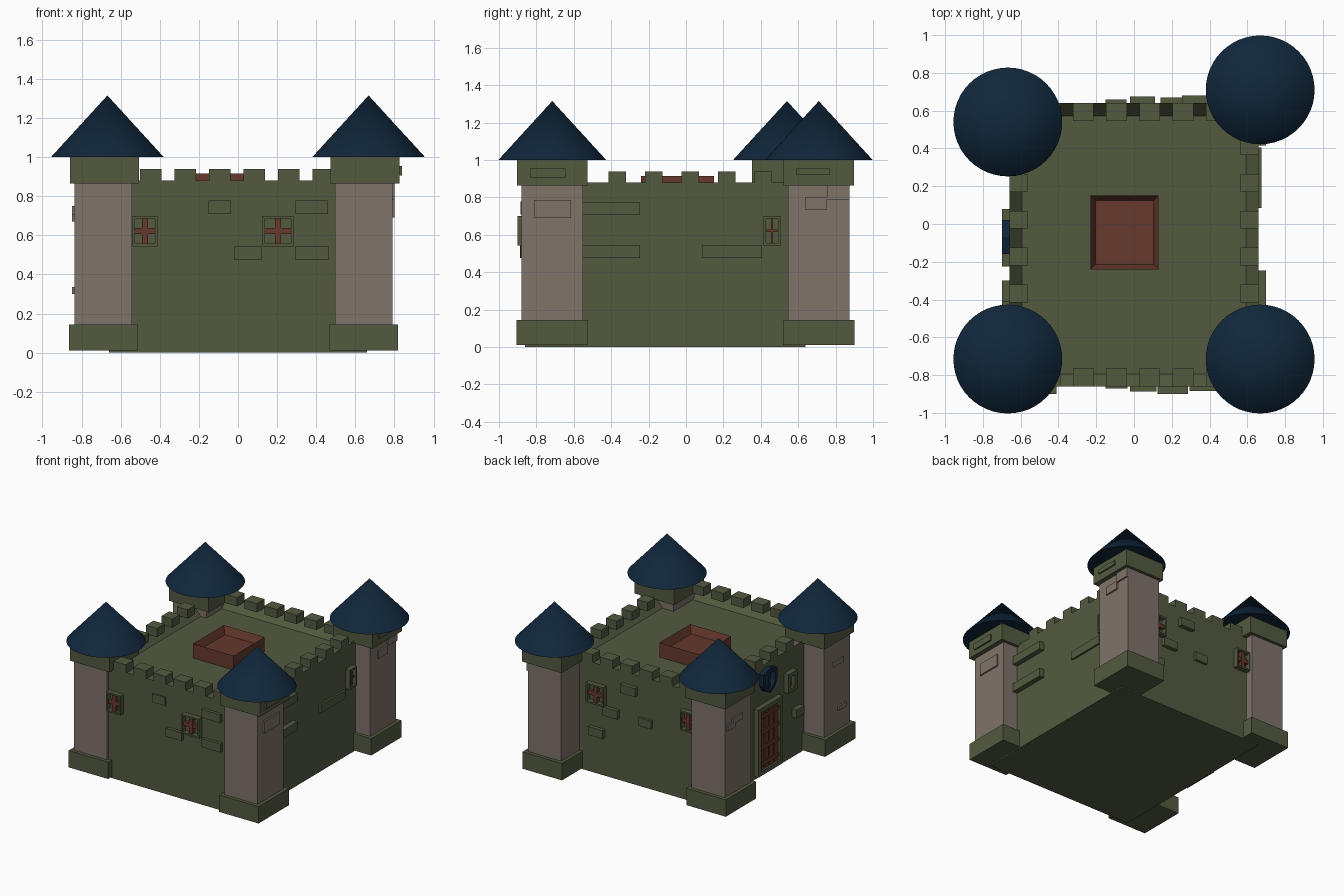
import bpy, bmesh, math

old = bpy.data.objects.get("Cube")
if old:
    bpy.data.objects.remove(old, do_unlink=True)


def material(name, rgb):
    m = bpy.data.materials.new(name)
    m.use_nodes = True
    m.diffuse_color = (*rgb, 1)
    m.node_tree.nodes["Principled BSDF"].inputs["Base Color"].default_value = (*rgb, 1)
    return m


GREEN = material("moss stone", (0.088, 0.102, 0.051))
TAN = material("warm grey stone", (0.21, 0.172, 0.143))
BLUE = material("navy roof", (0.0052, 0.020, 0.044))
RED = material("red brown wood", (0.13, 0.040, 0.026))


def finish(name, bm, mat):
    mesh = bpy.data.meshes.new(name)
    bm.to_mesh(mesh)
    bm.free()
    mesh.materials.append(mat)
    ob = bpy.data.objects.new(name, mesh)
    bpy.context.collection.objects.link(ob)
    return ob


def box(name, xs, ys, zs, mat, rim=0, sink=0):
    """Box from ranges; with a rim, its top is sunk like a tray."""
    bm = bmesh.new()
    bmesh.ops.create_cube(bm, size=1)
    for v in bm.verts:
        for i, (a, b) in enumerate((xs, ys, zs)):
            v.co[i] = max(a, b) if v.co[i] > 0 else min(a, b)
    if rim:
        bm.normal_update()
        top = max(bm.faces, key=lambda f: f.calc_center_median().z)
        bmesh.ops.inset_region(bm, faces=[top], thickness=rim)
        bmesh.ops.translate(bm, verts=top.verts, vec=(0, 0, -sink))
    return finish(name, bm, mat)


WALL = {"front": -0.86, "back": 0.64, "left": 0.66, "right": -0.66}


def on_wall(name, side, us, zs, depth, mat, start=None, skin=0.01):
    """Box standing out from a wall by depth."""
    base = WALL[side] if start is None else start
    s = 1 if base > 0 else -1
    out = (base - s * skin, base + s * depth)
    if side in ("front", "back"):
        return box(name, us, out, zs, mat)
    return box(name, out, us, zs, mat)


def frame(name, side, us, zs, depth, t, mat):
    (a, b), (c, d) = us, zs
    on_wall(name + "_side_a", side, (a, a + t), zs, depth, mat)
    on_wall(name + "_side_b", side, (b - t, b), zs, depth, mat)
    on_wall(name + "_sill", side, (a + t, b - t), (c, c + t), depth, mat)
    on_wall(name + "_lintel", side, (a + t, b - t), (d - t, d), depth, mat)


def window(side, u, half, z, bar):
    name = side + "_window"
    us, zs = (u - half, u + half), (z - 0.078, z + 0.078)
    frame(name, side, us, zs, 0.04, 0.013, GREEN)
    on_wall(name + "_upright", side, (u - bar, u + bar), (zs[0] + 0.01, zs[1] - 0.01), 0.03, RED)
    on_wall(name + "_crossbar", side, (us[0] + 0.01, us[1] - 0.01), (z - bar, z + bar), 0.028, RED)


# Main walls with sunken roof floor, and the roof hatch
box("castle_walls", (-0.66, 0.66), (-0.86, 0.64), (0, 0.88), GREEN, 0.095, 0.08)
box("roof_hatch", (-0.23, 0.13), (-0.24, 0.15), (0.79, 0.915), RED, 0.038, 0.06)
box("hatch_panel", (-0.175, 0.075), (-0.185, 0.095), (0.85, 0.858), RED)

# Battlements
for i in range(6):
    x = -0.5 + i * 0.176
    for side, y in (("front", -0.86), ("back", 0.545)):
        box(side + "_merlon", (x, x + 0.11), (y, y + 0.095), (0.87, 0.94), GREEN)
for i in range(5):
    y = -0.415 + i * 0.195
    for side, x in (("left", 0.565), ("right", -0.66)):
        box(side + "_merlon", (x, x + 0.095), (y, y + 0.095), (0.87, 0.94), GREEN)

# Corner towers: plinth, shaft, cap and cone roof
for name, s, y in (("front_right", -1, -0.715), ("front_left", 1, -0.715),
                   ("back_right", -1, 0.54), ("back_left", 1, 0.71)):
    x = -0.69 if s < 0 else 0.642
    cap_x = -0.682 if s < 0 else 0.65
    for part, cx, hx, hy, zs, mat in (
            ("plinth", x, 0.175, 0.192, (0.01, 0.145), GREEN),
            ("shaft", x, 0.147, 0.164, (0.145, 0.865), TAN),
            ("cap", cap_x, 0.176, 0.188, (0.865, 1.005), GREEN)):
        box(name + "_tower_" + part, (cx - hx, cx + hx), (y - hy, y + hy), zs, mat)
    bpy.ops.mesh.primitive_cone_add(vertices=48, radius1=0.288, depth=0.315,
                                    location=(s * 0.668, y, 1.158))
    roof = bpy.context.object
    roof.name = name + "_tower_roof"
    roof.data.materials.append(BLUE)
    bpy.ops.object.shade_smooth_by_angle(angle=math.radians(30))

# Windows
for spec in (("front", -0.475, 0.064, 0.622, 0.016), ("front", 0.205, 0.08, 0.622, 0.016),
             ("left", 0.46, 0.045, 0.622, 0.006),
             ("back", 0.335, 0.08, 0.645, 0.016), ("back", -0.485, 0.064, 0.645, 0.016)):
    window(*spec)
frame("slit_window", "right", (-0.41, -0.3), (0.555, 0.71), 0.04, 0.03, GREEN)
on_wall("slit_pane", "right", (-0.38, -0.33), (0.585, 0.68), 0.008, TAN)

# Raised stones on the walls
for side, a, b, z, d in (
        ("front", -0.15, -0.035, 0.71, 0.012), ("front", 0.295, 0.46, 0.71, 0.025),
        ("front", -0.02, 0.12, 0.475, 0.027), ("front", 0.295, 0.465, 0.475, 0.025),
        ("left", -0.56, -0.245, 0.705, 0.04), ("left", -0.56, -0.245, 0.475, 0.04),
        ("left", 0.085, 0.405, 0.475, 0.015),
        ("back", -0.15, -0.04, 0.49, 0.02), ("back", -0.02, 0.11, 0.72, 0.035),
        ("back", 0.14, 0.27, 0.495, 0.03), ("back", 0.27, 0.4, 0.305, 0.03),
        ("right", -0.5, -0.4, 0.32, 0.04)):
    on_wall(side + "_stone", side, (a, b), (z, z + 0.067), d, GREEN)

# Raised stones on the towers
for side, a, b, z0, z1, start, mat in (
        ("left", -0.81, -0.615, 0.69, 0.785, 0.789, TAN),
        ("left", 0.635, 0.755, 0.735, 0.8, 0.789, TAN),
        ("left", 0.755, 0.874, 0.79, 0.865, 0.789, TAN),
        ("left", -0.835, -0.645, 0.905, 0.955, 0.826, GREEN),
        ("left", 0.59, 0.77, 0.92, 0.955, 0.826, GREEN),
        ("right", 0.5, 0.62, 0.7, 0.75, -0.837, TAN),
        ("right", 0.58, 0.68, 0.67, 0.71, -0.837, TAN),
        ("right", -0.78, -0.66, 0.67, 0.71, -0.837, TAN),
        ("right", -0.82, -0.72, 0.3, 0.335, -0.837, TAN)):
    on_wall("tower_stone", side, (a, b), (z0, z1), 0.012, mat, start)

# Door with a barred grille
frame("door_frame", "right", (-0.225, 0.08), (0.03, 0.57), 0.04, 0.035, GREEN)
for i in range(4):
    y = -0.185 + i * 0.059
    on_wall("door_plank", "right", (y, y + 0.045), (0.06, 0.54), 0.025, RED)
for i in range(4):
    z = 0.1 + i * 0.125
    on_wall("door_crossbar", "right", (-0.19, 0.045), (z, z + 0.03), 0.032, RED)

# Shield rim above the door
outline = [(-0.09, 0.075), (0, 0.1), (0.09, 0.075), (0.085, -0.02), (0.055, -0.07), (0, -0.1),
           (-0.055, -0.07), (-0.085, -0.02)]
bm = bmesh.new()
rings = [[bm.verts.new((x, -0.07 + u * k, 0.75 + v * k)) for u, v in outline]
         for x, k in ((-0.655, 1), (-0.7, 1), (-0.7, 0.68), (-0.655, 0.68))]
n = len(outline)
for r in range(4):
    p, q = rings[r], rings[(r + 1) % 4]
    for i in range(n):
        j = (i + 1) % n
        bm.faces.new((p[i], p[j], q[j], q[i]))
bmesh.ops.recalc_face_normals(bm, faces=bm.faces)
finish("shield_rim", bm, BLUE)
on_wall("shield_bar", "right", (-0.085, -0.055), (0.68, 0.82), 0.03, BLUE)
